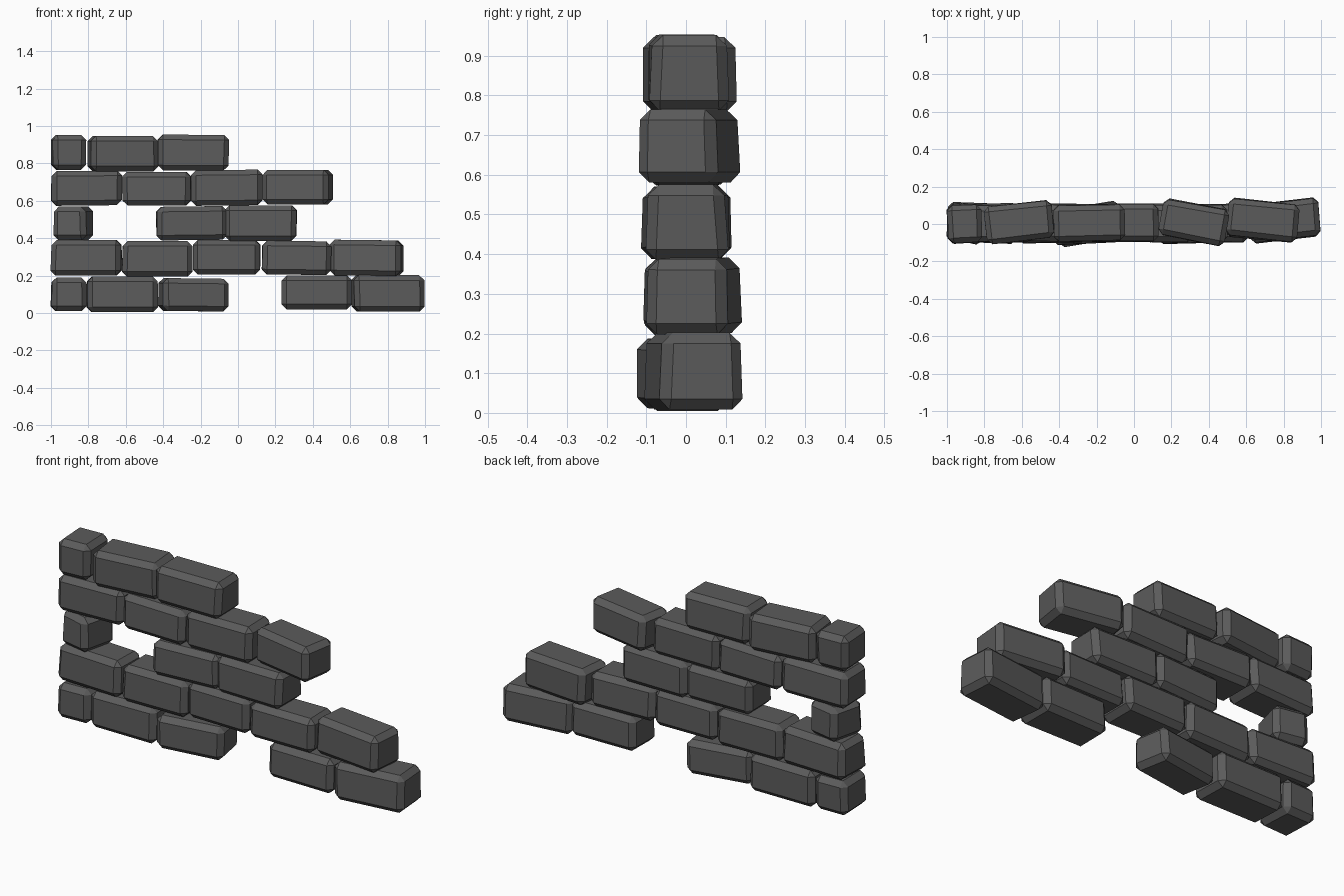
import bpy, bmesh, math, random
from mathutils import Matrix, Euler, Vector

if "Cube" in bpy.data.objects:
    bpy.data.objects.remove(bpy.data.objects["Cube"])

random.seed(4)
stone = bpy.data.materials.new("dark grey stone")
stone.diffuse_color = (0.105, 0.105, 0.105, 1)
stone.use_nodes = True
stone.node_tree.nodes["Principled BSDF"].inputs["Base Color"].default_value = stone.diffuse_color


def brick(name, x0, x1, z0, z1, yaw=0, y=0.005, roll=0):
    """Chamfered, slightly irregular block; x0..x1 is its extent seen from the front."""
    depth = 0.2
    a = math.radians(abs(yaw))
    length = ((x1 - x0) - depth * 0.8 * math.sin(a)) / math.cos(a)
    bm = bmesh.new()
    bmesh.ops.create_cube(bm, size=1)
    for v in bm.verts:
        v.co = Vector((v.co.x * length, v.co.y * depth, v.co.z * (z1 - z0)))
        v.co.x += random.uniform(-0.004, 0.004)
        v.co.y += random.uniform(-0.006, 0.006)
        # lower edges spread slightly
        v.co.y *= 1.03 if v.co.z < 0 else 0.97
    bmesh.ops.bevel(bm, geom=bm.edges[:], offset=0.027, segments=1,
                    profile=0.5, affect='EDGES')
    rot = Euler((0, math.radians(roll), math.radians(yaw))).to_matrix().to_4x4()
    bm.transform(Matrix.Translation(((x0 + x1) / 2, y, (z0 + z1) / 2)) @ rot)
    bmesh.ops.recalc_face_normals(bm, faces=bm.faces[:])
    me = bpy.data.meshes.new(name)
    bm.to_mesh(me)
    bm.free()
    me.materials.append(stone)
    ob = bpy.data.objects.new(name, me)
    bpy.context.collection.objects.link(ob)


# Courses from the ground up: x0, x1, z0, z1, yaw, y, roll
courses = [
    [(-1.0, -0.81, 0.01, 0.19, 2), (-0.81, -0.43, 0.005, 0.195, 1),
     (-0.43, -0.05, 0.01, 0.185, 10, 0.0, 0.7), (0.235, 0.61, 0.02, 0.20, 0),
     (0.605, 1.0, 0.008, 0.202, 6, 0.018)],
    [(-1.0, -0.62, 0.20, 0.39, -2), (-0.62, -0.24, 0.195, 0.385, 1),
     (-0.24, 0.12, 0.205, 0.39, 0), (0.13, 0.495, 0.205, 0.385, 1, 0.0, 0.7),
     (0.49, 0.885, 0.20, 0.39, -6, 0.018, 0.7)],
    [(-0.99, -0.775, 0.39, 0.57, -14), (-0.44, -0.06, 0.39, 0.57, 2, 0.0, -0.7),
     (-0.07, 0.315, 0.385, 0.575, -1)],
    [(-1.0, -0.62, 0.575, 0.76, 1, 0.005, -0.6), (-0.62, -0.25, 0.575, 0.755, -1),
     (-0.25, 0.13, 0.575, 0.765, 0, 0.005, -0.6), (0.13, 0.51, 0.58, 0.765, -10, 0.01)],
    [(-1.0, -0.81, 0.765, 0.952, 3, 0.0), (-0.805, -0.425, 0.758, 0.947, 6, 0.007),
     (-0.43, -0.05, 0.762, 0.953, 1, 0.005, 0.4)],
]
for r, course in enumerate(courses):
    for i, b in enumerate(course):
        brick(f"brick_course{r + 1}_{i + 1}", *b)
